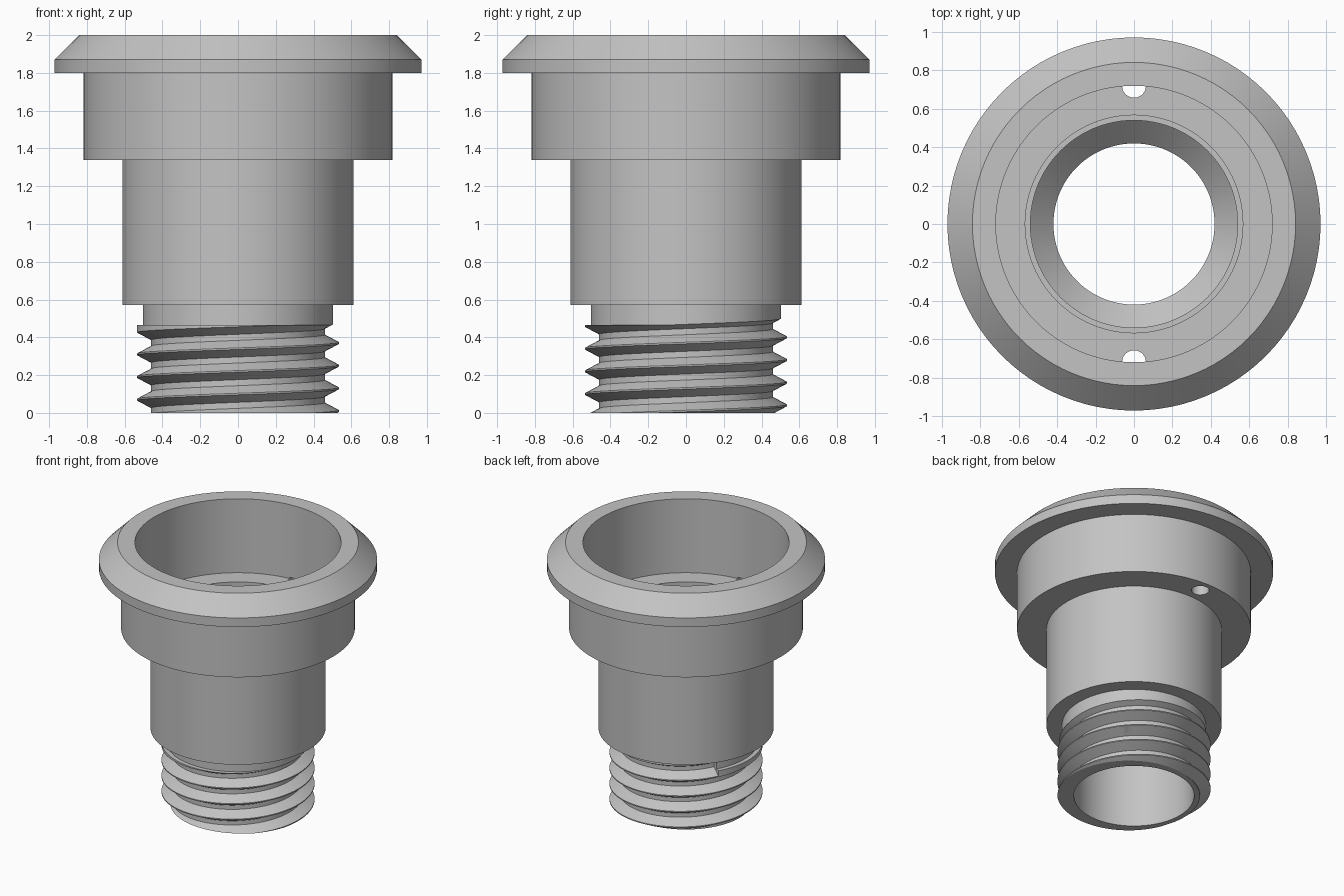
import bpy
import bmesh
from math import cos, sin, pi, radians
from mathutils import Matrix, Vector

cube = bpy.data.objects.get("Cube")
if cube:
    bpy.data.objects.remove(cube, do_unlink=True)

SEGMENTS = 96
PITCH = 0.12

grey = bpy.data.materials.new("plain_grey")
grey.use_nodes = True
grey.diffuse_color = (0.55, 0.55, 0.55, 1)
grey.node_tree.nodes["Principled BSDF"].inputs["Base Color"].default_value = grey.diffuse_color


def make_object(name, bm):
    bmesh.ops.recalc_face_normals(bm, faces=bm.faces)
    mesh = bpy.data.meshes.new(name)
    bm.to_mesh(mesh)
    bm.free()
    mesh.materials.append(grey)
    obj = bpy.data.objects.new(name, mesh)
    bpy.context.collection.objects.link(obj)
    return obj


def lathe(name, profile):
    """Spin a closed (radius, height) outline round the z axis."""
    bm = bmesh.new()
    verts = [bm.verts.new((r, 0, z)) for r, z in profile]
    edges = [bm.edges.new((verts[i - 1], verts[i])) for i in range(len(verts))]
    bmesh.ops.spin(bm, geom=verts + edges, cent=(0, 0, 0), axis=(0, 0, 1),
                   angle=2 * pi, steps=SEGMENTS, use_merge=True)
    bmesh.ops.remove_doubles(bm, verts=bm.verts, dist=1e-5)
    return make_object(name, bm)


def helix(name, section, start, end, z_zero):
    """Sweep a closed (radius, height) section along a rising helix."""
    bm = bmesh.new()
    steps = round((end - start) / (2 * pi) * SEGMENTS)
    rings = []
    for i in range(steps + 1):
        a = start + i * 2 * pi / SEGMENTS
        rise = z_zero + PITCH * a / (2 * pi)
        rings.append([bm.verts.new((r * cos(a), r * sin(a), z + rise)) for r, z in section])
    for low, high in zip(rings, rings[1:]):
        for k in range(len(section)):
            bm.faces.new((low[k - 1], low[k], high[k], high[k - 1]))
    bm.faces.new(rings[0])
    bm.faces.new(rings[-1])
    return make_object(name, bm)


def cut(target, cutter):
    mod = target.modifiers.new("cut", 'BOOLEAN')
    mod.operation = 'DIFFERENCE'
    mod.solver = 'EXACT'
    mod.object = cutter
    bpy.context.view_layer.objects.active = target
    bpy.ops.object.modifier_apply(modifier=mod.name)
    bpy.data.objects.remove(cutter, do_unlink=True)


# Flanged, stepped hollow body
body = lathe("threaded_flange_body", [
    # outside, bottom to top
    (0.42, 0), (0.535, 0), (0.535, 0.465), (0.503, 0.465), (0.503, 0.57),
    (0.612, 0.57), (0.612, 1.34), (0.817, 1.34), (0.817, 1.80),
    (0.972, 1.80), (0.972, 1.87), (0.842, 2.0),
    # inside, top to bottom
    (0.72, 2.0), (0.72, 1.43), (0.567, 1.43), (0.567, 1.39),
    (0.54, 1.39), (0.54, 0.72), (0.42, 0.60),
])

# Thread groove, running out through the top of the threaded collar
groove = helix("groove_cutter",
               [(0.46, -0.016), (0.538, -0.0575), (0.538, 0.0575), (0.46, 0.016)],
               radians(-1530), radians(150), 0.43)
cut(body, groove)

# Two small drain holes through the cup floor
for side in (-1, 1):
    bm = bmesh.new()
    bmesh.ops.create_cone(bm, cap_ends=True, segments=32, radius1=0.062, radius2=0.062,
                          depth=0.17, matrix=Matrix.Translation(Vector((0, side * 0.72, 1.355))))
    cut(body, make_object("hole_cutter", bm))

# Smooth round walls with crisp edges
bpy.ops.object.select_all(action='DESELECT')
body.select_set(True)
bpy.context.view_layer.objects.active = body
bpy.ops.object.shade_smooth_by_angle(angle=radians(25))
